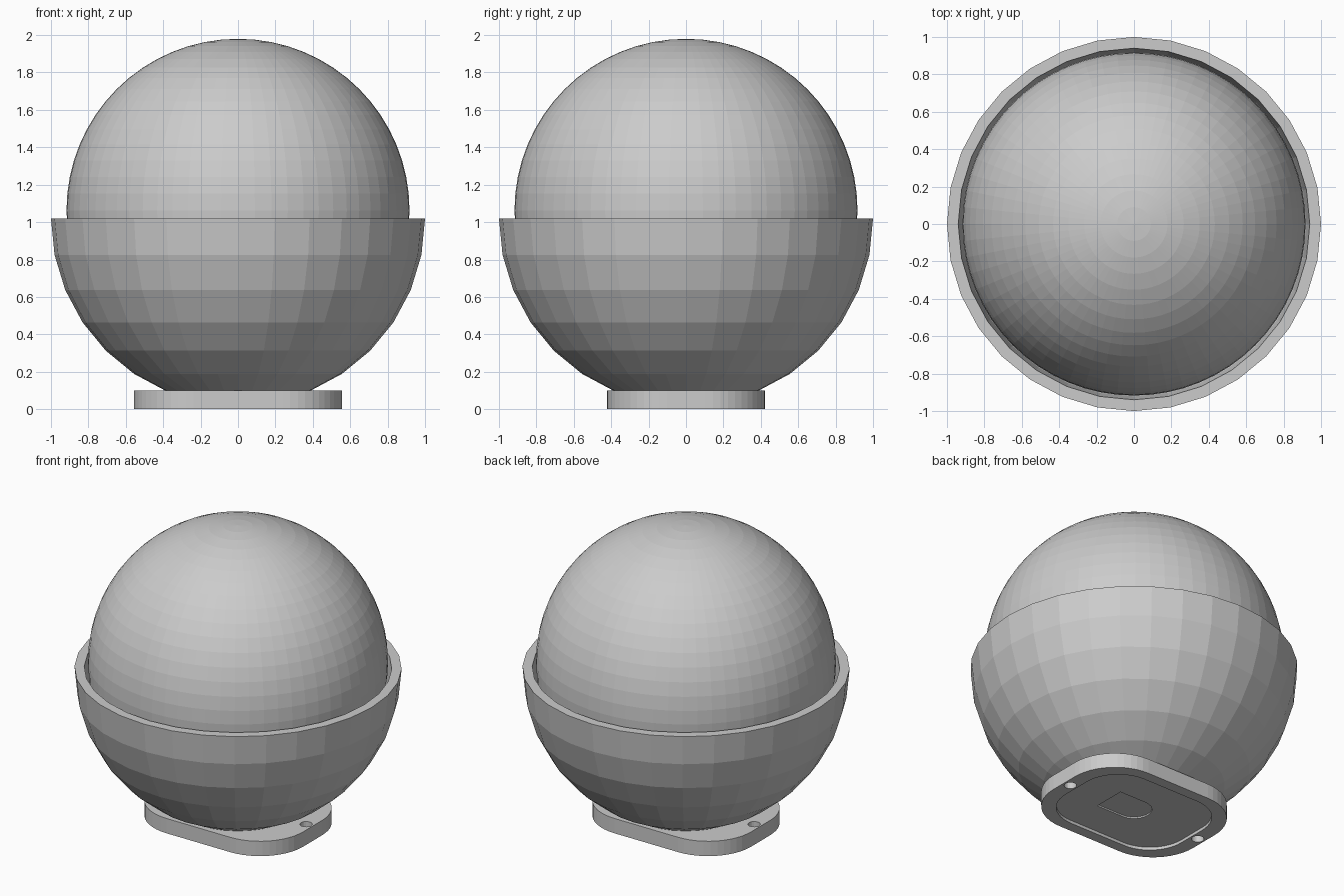
import bpy, bmesh, math
from math import sin, cos, pi

if "Cube" in bpy.data.objects:
    bpy.data.objects.remove(bpy.data.objects["Cube"])

grey = bpy.data.materials.new("light_grey")
grey.diffuse_color = (0.6, 0.6, 0.6, 1)
grey.use_nodes = True
grey.node_tree.nodes["Principled BSDF"].inputs["Base Color"].default_value = grey.diffuse_color


def make(name, bm, smooth=False):
    bmesh.ops.recalc_face_normals(bm, faces=bm.faces)
    me = bpy.data.meshes.new(name)
    bm.to_mesh(me)
    bm.free()
    ob = bpy.data.objects.new(name, me)
    bpy.context.collection.objects.link(ob)
    me.materials.append(grey)
    return ob


def revolve(name, profile, n):
    """Lathe (radius, z) points around z; zero radius ends close in a pole."""
    bm = bmesh.new()
    vs = [bm.verts.new((r, 0, z)) for r, z in profile]
    es = [bm.edges.new(p) for p in zip(vs, vs[1:])]
    bmesh.ops.spin(bm, geom=vs + es, cent=(0, 0, 0), axis=(0, 0, 1),
                   angle=2 * pi, steps=n, use_duplicate=False)
    bmesh.ops.remove_doubles(bm, verts=bm.verts, dist=1e-4)
    return make(name, bm)


def prism(name, outline, z0, z1):
    bm = bmesh.new()
    lo = [bm.verts.new((x, y, z0)) for x, y in outline]
    hi = [bm.verts.new((x, y, z1)) for x, y in outline]
    bm.faces.new(lo)
    bm.faces.new(hi)
    for i in range(len(lo)):
        j = (i + 1) % len(lo)
        bm.faces.new((lo[i], lo[j], hi[j], hi[i]))
    return make(name, bm)


def arc(cx, cy, r, a0, a1, n=12):
    return [(cx + r * cos(a0 + (a1 - a0) * i / n),
             cy + r * sin(a0 + (a1 - a0) * i / n)) for i in range(n + 1)]


def rounded(hx, hy, r):
    pts = []
    for k, (sx, sy) in enumerate([(1, 1), (-1, 1), (-1, -1), (1, -1)]):
        pts += arc(sx * (hx - r), sy * (hy - r), r, k * pi / 2, (k + 1) * pi / 2)
    return pts


def cut(ob, cutter):
    m = ob.modifiers.new(cutter.name, 'BOOLEAN')
    m.operation = 'DIFFERENCE'
    m.solver = 'EXACT'
    m.object = cutter
    bpy.context.view_layer.objects.active = ob
    bpy.ops.object.modifier_apply(modifier=m.name)
    bpy.data.objects.remove(cutter)


# Faceted bowl: lower half of a 32 x 16 sphere, with wall thickness
C = 1.02
angles = [i * pi / 16 for i in range(7)]
outer = [(cos(a), C - sin(a)) for a in angles]
inner = [(0.94 * cos(a), C - 0.94 * sin(a)) for a in angles]
revolve("bowl", [(0, 0.096)] + outer[::-1] + inner + [(0, 0.12)], 32)

# Finer ball sitting in the bowl
bm = bmesh.new()
bmesh.ops.create_uvsphere(bm, u_segments=64, v_segments=32, radius=0.917)
ball = make("ball", bm)
ball.location.z = 1.063

# Mounting plate with underside recess, slot mark and two screw holes
plate = prism("base_plate", rounded(0.557, 0.422, 0.32), 0, 0.1)
cut(plate, prism("recess", rounded(0.46, 0.35, 0.25), -0.1, 0.02))
slot = [(0.2, -0.11), (0.2, 0.11)] + arc(0, 0, 0.11, pi / 2, 3 * pi / 2)
cut(plate, prism("slot", slot, -0.1, 0.03))
for s in (1, -1):
    cut(plate, prism("screw_hole", arc(s * 0.508, 0, 0.038, 0, 2 * pi, 20)[:-1], -0.1, 0.2))
